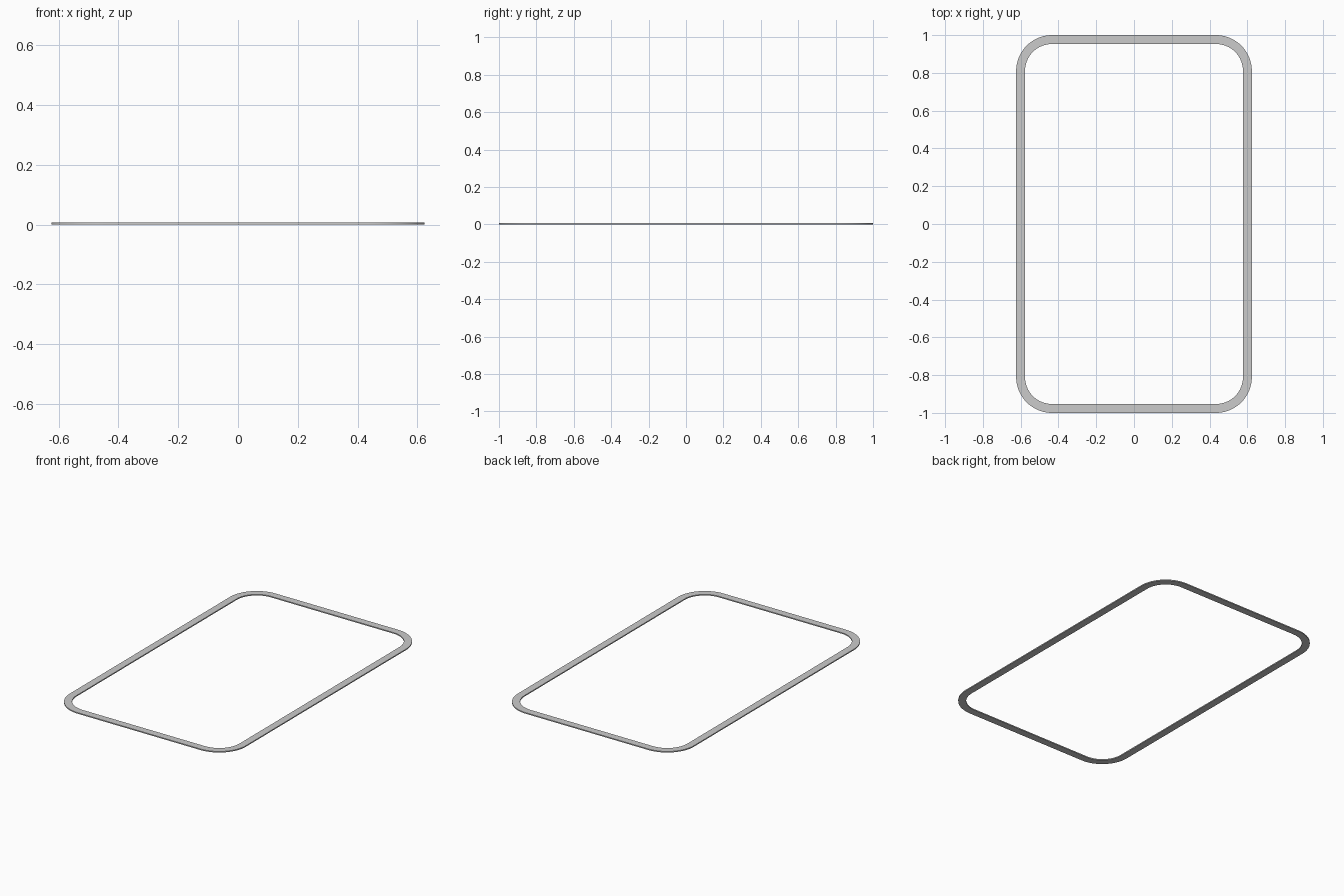
import bpy, bmesh
from math import sin, cos, pi

if "Cube" in bpy.data.objects:
    bpy.data.objects.remove(bpy.data.objects["Cube"])

HX, HY = 0.624, 1.0      # outer half sizes
RADIUS = 0.19            # outer corner radius
WIDTH = 0.047            # band width
HEIGHT = 0.007           # band thickness
SEG = 16                 # segments per corner


def rounded_rect(hx, hy, r):
    pts = []
    for i, (sx, sy) in enumerate([(1, 1), (-1, 1), (-1, -1), (1, -1)]):
        for k in range(SEG + 1):
            a = (i + k / SEG) * pi / 2
            pts.append((sx * (hx - r) + r * cos(a), sy * (hy - r) + r * sin(a)))
    return pts


# flat rounded frame: four loops (outer/inner, bottom/top) bridged into a ring
bm = bmesh.new()
outer = rounded_rect(HX, HY, RADIUS)
inner = rounded_rect(HX - WIDTH, HY - WIDTH, RADIUS - WIDTH)
loops = [[bm.verts.new((x, y, z)) for x, y in outline]
         for outline, z in [(outer, 0), (outer, HEIGHT), (inner, HEIGHT), (inner, 0)]]
n = len(outer)
for j in range(4):
    a, b = loops[j], loops[(j + 1) % 4]
    for i in range(n):
        k = (i + 1) % n
        bm.faces.new((a[i], a[k], b[k], b[i]))
bmesh.ops.recalc_face_normals(bm, faces=bm.faces)

mesh = bpy.data.meshes.new("rounded_frame")
bm.to_mesh(mesh)
bm.free()
frame = bpy.data.objects.new("rounded_frame", mesh)
bpy.context.collection.objects.link(frame)

# smooth corners, sharp rims
bpy.context.view_layer.objects.active = frame
frame.select_set(True)
bpy.ops.object.shade_smooth_by_angle()
